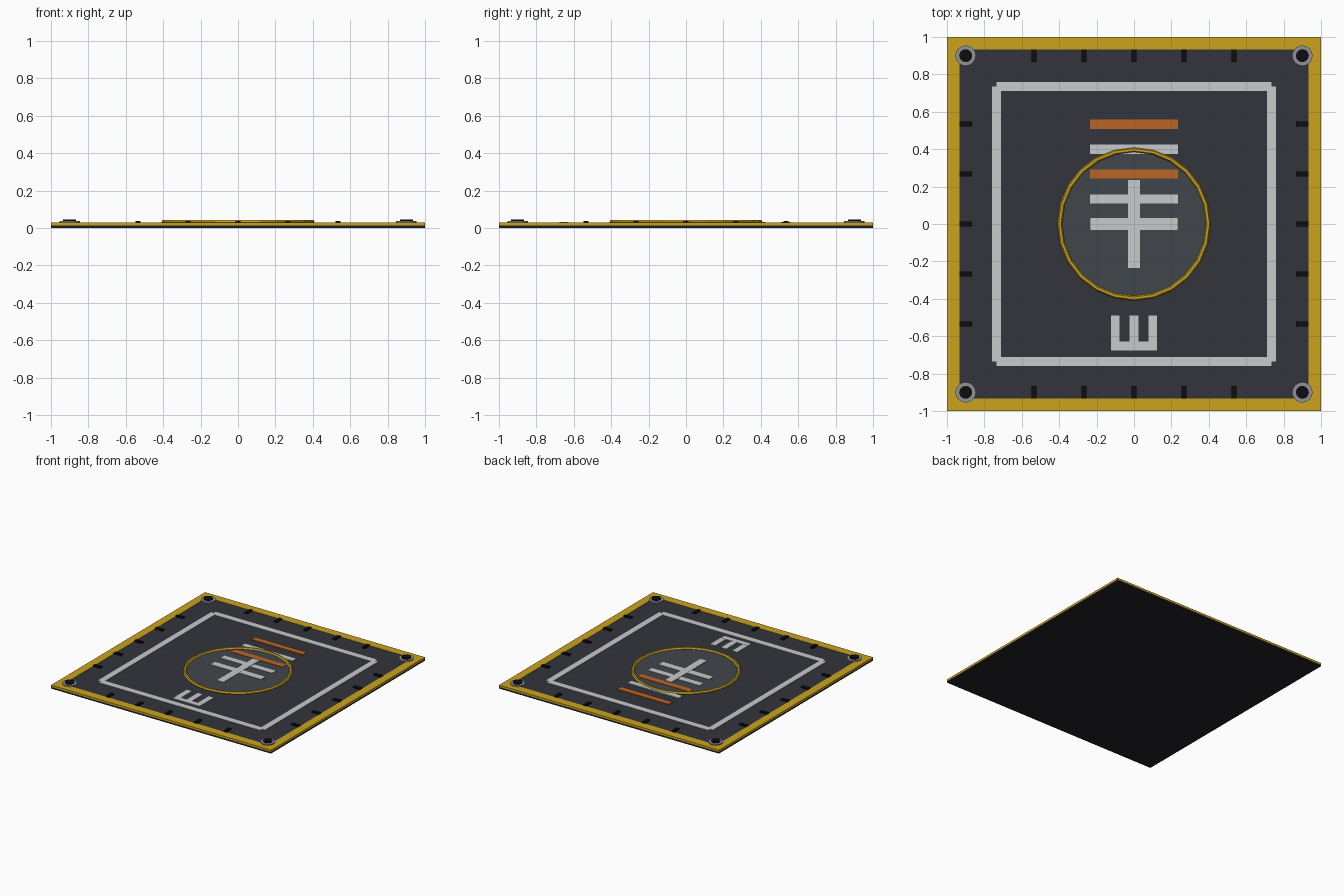
import bpy, math

if "Cube" in bpy.data.objects:
    bpy.data.objects.remove(bpy.data.objects["Cube"])


def mat(name, r, g, b):
    m = bpy.data.materials.new(name)
    m.diffuse_color = (r, g, b, 1)
    m.use_nodes = True
    m.node_tree.nodes["Principled BSDF"].inputs["Base Color"].default_value = m.diffuse_color
    return m


BASE = mat("base_dark", 0.016, 0.016, 0.02)
DECK = mat("deck_grey", 0.032, 0.035, 0.043)
DISC = mat("disc_grey", 0.053, 0.06, 0.07)
YELLOW = mat("yellow", 0.60, 0.37, 0.012)
WHITE = mat("white", 0.57, 0.59, 0.60)
ORANGE = mat("orange", 0.50, 0.13, 0.018)
METAL = mat("metal", 0.28, 0.29, 0.32)
BLACK = mat("black", 0.004, 0.004, 0.005)


def box(name, x, y, sx, sy, z0, z1, m):
    bpy.ops.mesh.primitive_cube_add(size=1, location=(x, y, (z0 + z1) / 2))
    o = bpy.context.object
    o.name = name
    o.scale = (sx, sy, z1 - z0)
    bpy.ops.object.transform_apply(location=False, rotation=False, scale=True)
    o.data.materials.append(m)
    return o


def cyl(name, x, y, r, z0, z1, m, n):
    bpy.ops.mesh.primitive_cylinder_add(vertices=n, radius=r, depth=z1 - z0,
                                        location=(x, y, (z0 + z1) / 2))
    o = bpy.context.object
    o.name = name
    o.data.materials.append(m)
    return o


TOP = 0.026

# Base slab and raised deck
box("base_slab", 0, 0, 2, 2, 0, 0.013, BASE)
box("deck", 0, 0, 1.87, 1.87, 0.012, TOP, DECK)

# Yellow edging, white square outline and edge ticks, on each side
for s in (-1, 1):
    box("edge_strip_x", 0, s * 0.9665, 2, 0.067, 0.013, 0.028, YELLOW)
    box("edge_strip_y", s * 0.9665, 0, 0.067, 1.866, 0.013, 0.028, YELLOW)
    box("outline_x", 0, s * 0.735, 1.47, 0.05, TOP - 0.002, 0.029, WHITE)
    box("outline_y", s * 0.735, 0, 0.05, 1.47, TOP - 0.002, 0.029, WHITE)
    for i in range(-2, 3):
        p = i * 0.267
        box("edge_tick_x", p, s * 0.9, 0.027, 0.067, TOP - 0.002, 0.037, BLACK)
        box("edge_tick_y", s * 0.9, p, 0.067, 0.027, TOP - 0.002, 0.037, BLACK)

# Corner fixings: metal washer with a dark plug
for x in (-0.9, 0.9):
    for y in (-0.9, 0.9):
        cyl("corner_washer", x, y, 0.055, TOP - 0.002, 0.037, METAL, 16)
        cyl("corner_plug", x, y, 0.035, 0.03, 0.045, BLACK, 12)

# Centre disc with raised yellow rim
cyl("centre_disc", 0, 0, 0.395, TOP - 0.002, 0.030, DISC, 24)
bpy.ops.mesh.primitive_torus_add(major_radius=0.397, minor_radius=0.013,
                                 major_segments=24, minor_segments=6,
                                 location=(0, 0, 0.031))
rim = bpy.context.object
rim.name = "centre_rim"
rim.data.materials.append(YELLOW)

# Alternating approach stripes
for i in range(5):
    box("approach_stripe", 0, i * 0.1335, 0.468, 0.05, TOP - 0.002, 0.033,
        WHITE if i % 2 else ORANGE)

# Centre cross
box("cross_bar_x", 0, 0, 0.464, 0.062, 0.028, 0.035, WHITE)
box("cross_bar_y", 0, 0, 0.064, 0.468, 0.028, 0.036, WHITE)

# Three-pronged marker at the front
box("prong_base", 0, -0.651, 0.246, 0.048, TOP - 0.002, 0.031, WHITE)
for x in (-0.1, 0, 0.1):
    box("prong", x, -0.5825, 0.046, 0.185, TOP - 0.002, 0.030, WHITE)
